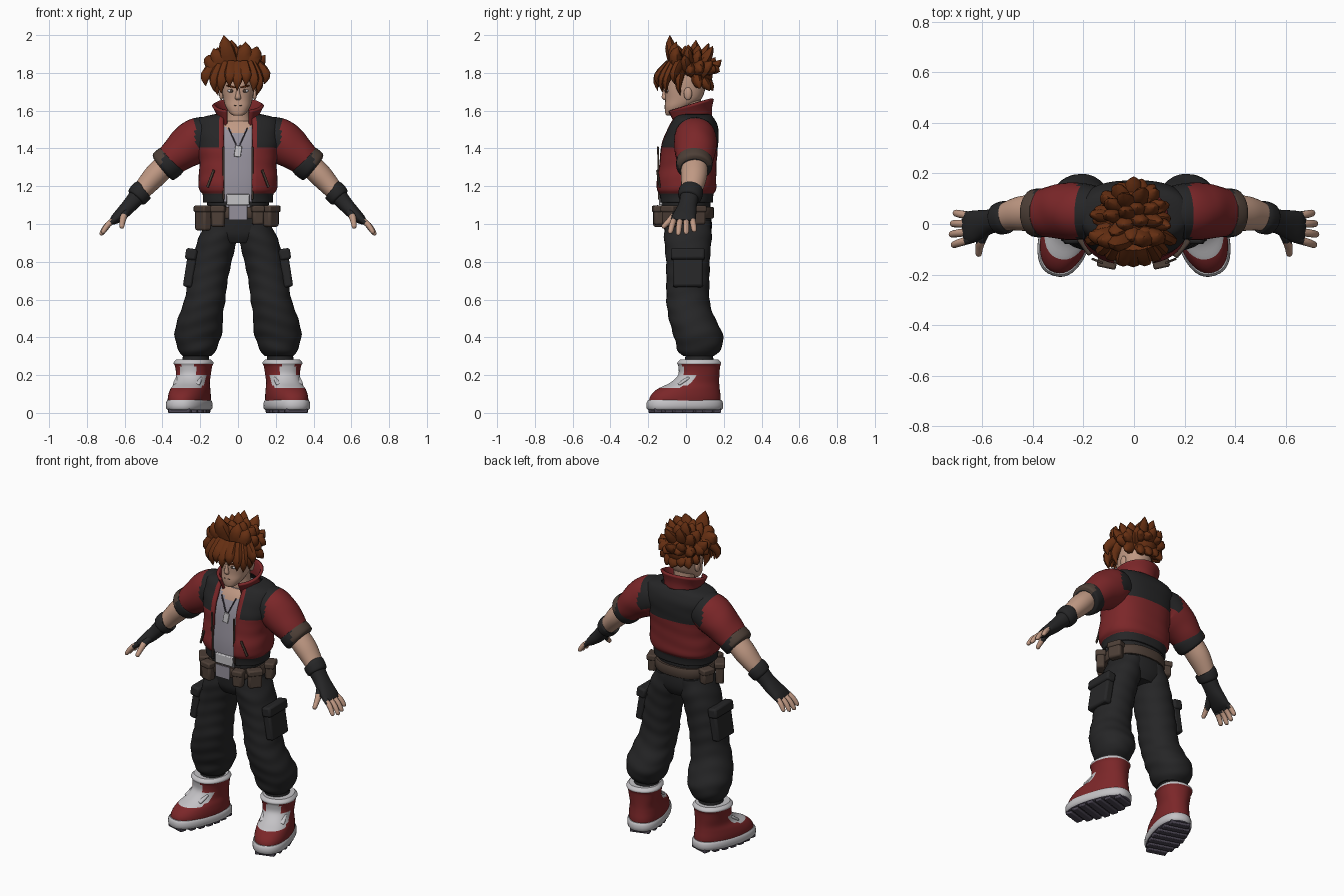
import bpy, bmesh, math, random
from mathutils import Vector, Matrix, Euler

cube = bpy.data.objects.get("Cube")
if cube:
    bpy.data.objects.remove(cube, do_unlink=True)
random.seed(4)


def material(name, *rgb):
    mat = bpy.data.materials.new(name)
    mat.use_nodes = True
    mat.diffuse_color = (*rgb, 1)
    bsdf = next(n for n in mat.node_tree.nodes if n.type == 'BSDF_PRINCIPLED')
    bsdf.inputs["Base Color"].default_value = (*rgb, 1)
    return mat


HAIR = material("hair brown", .13, .028, .006)
SKIN = material("skin", .53, .32, .23)
RED = material("jacket red", .2, .02, .022)
BLACK = material("black cloth", .019, .019, .02)
GREY = material("shirt grey", .3, .28, .33)
LEATHER = material("leather brown", .075, .05, .038)
WHITE = material("trim white", .55, .54, .56)
TREAD = material("tread purple grey", .07, .06, .085)


def finish(name, bm, colors, rule=None, mirror=False, thick=0, bevel=0, place=None, angle=40):
    """Turn a bmesh into a shaded, coloured object."""
    bmesh.ops.recalc_face_normals(bm, faces=bm.faces)
    if rule:
        for face in bm.faces:
            face.material_index = rule(face.calc_center_median(), face.normal)
    if place:
        bm.transform(place)
    mesh = bpy.data.meshes.new(name)
    bm.to_mesh(mesh)
    bm.free()
    for mat in colors:
        mesh.materials.append(mat)
    obj = bpy.data.objects.new(name, mesh)
    bpy.context.collection.objects.link(obj)
    bpy.ops.object.select_all(action='DESELECT')
    obj.select_set(True)
    bpy.context.view_layer.objects.active = obj
    bpy.ops.object.shade_smooth_by_angle(angle=math.radians(angle))
    if thick:
        solid = obj.modifiers.new("thickness", 'SOLIDIFY')
        solid.thickness, solid.offset = thick, 0
    if bevel:
        soft = obj.modifiers.new("soft edges", 'BEVEL')
        soft.width, soft.segments = bevel, 2
    if mirror:
        obj.modifiers.new("other side", 'MIRROR')
    return obj


def spline(rows, steps):
    """Smoothly interpolate rows of numbers."""
    rows = [rows[0], *rows, rows[-1]]
    dense = []
    for i in range(len(rows) - 3):
        for s in range(steps):
            t = s / steps
            dense.append([b + t / 2 * (c - a + t * (2*a - 5*b + 4*c - d + t * (3*(b - c) + d - a)))
                          for a, b, c, d in zip(*rows[i:i + 4])])
    return dense + [list(rows[-1])]


def tube(name, rings, colors, rule=None, sides=28, steps=4, power=1, gap=0, tilt=0,
         folds=0, flat=True, cap=True, **options):
    """Loft through rings (x, y, z, half width, half depth); gap leaves the front open."""
    rows = spline(rings, steps)
    bm = bmesh.new()
    loops = []
    count = sides + 1 if gap else sides
    for k, (x, y, z, ra, rb) in enumerate(rows):
        centre = Vector((x, y, z))
        u, v = Vector((1, 0, 0)), Vector((0, 1, 0))
        if not flat:
            along = Vector(rows[min(k + 1, len(rows) - 1)][:3]) - Vector(rows[max(k - 1, 0)][:3])
            along.normalize()
            if abs(along.y) > .9:
                v = Vector((0, 0, 1))
            v = (v - along * v.dot(along)).normalized()
            u = v.cross(along)
        start = math.asin(min(1, gap / ra) ** (1 / power)) if gap else 0
        loop = []
        for i in range(count):
            a = start + (2 * math.pi - 2 * start) * i / sides
            s, c = math.sin(a), -math.cos(a)
            wave = 1 + folds * math.sin(z * 75 + 2 * math.sin(a * 2) + x * 9)
            s = math.copysign(abs(s) ** power, s) * ra * wave
            c = math.copysign(abs(c) ** power, c) * rb * wave
            loop.append(bm.verts.new(centre + u * s + v * c + Vector((0, 0, tilt * c))))
        loops.append(loop)
    for low, high in zip(loops, loops[1:]):
        for i in range(sides):
            j = (i + 1) % count
            bm.faces.new((low[i], low[j], high[j], high[i]))
    if cap and not gap:
        bm.faces.new(loops[0])
        bm.faces.new(loops[-1])
    return finish(name, bm, colors, rule, **options)


def box(name, at, size, color, turn=(0, 0, 0), bevel=.012, **options):
    bm = bmesh.new()
    turn = Euler([math.radians(t) for t in turn])
    bmesh.ops.create_cube(bm, size=1, matrix=Matrix.LocRotScale(Vector(at), turn, Vector(size)))
    return finish(name, bm, [color], bevel=bevel, **options)


def ball(name, at, radii, color, **options):
    bm = bmesh.new()
    bmesh.ops.create_uvsphere(bm, u_segments=20, v_segments=12, radius=1,
                              matrix=Matrix.LocRotScale(Vector(at), None, Vector(radii)))
    return finish(name, bm, [color], **options)


# Head and neck
tube("head", [(0, -.082, 1.575, .025, .022), (0, -.07, 1.587, .043, .04), (0, -.045, 1.62, .065, .068),
              (0, -.015, 1.66, .077, .095), (0, -.005, 1.72, .086, .108), (0, 0, 1.78, .088, .108),
              (0, .01, 1.84, .075, .09), (0, .01, 1.88, .03, .04)], [SKIN], power=.9)
tube("neck", [(0, .035, 1.45, .1, .08), (0, .03, 1.53, .075, .07), (0, .02, 1.59, .06, .06),
              (0, .015, 1.66, .06, .065)], [SKIN])
tube("nose", [(0, -.105, 1.72, .008, .012), (0, -.112, 1.69, .011, .014), (0, -.112, 1.668, .016, .016),
              (0, -.106, 1.656, .01, .01)], [SKIN], sides=12)
ball("ears", (.088, .01, 1.69), (.012, .022, .034), SKIN, mirror=True)
ball("eye_whites", (.036, -.098, 1.705), (.02, .013, .009), WHITE, mirror=True)
ball("irises", (.035, -.108, 1.705), (.009, .005, .009), LEATHER, mirror=True)
box("eyebrows", (.038, -.106, 1.728), (.05, .012, .009), HAIR, (0, -12, 18), .003, mirror=True)
box("mouth", (0, -.109, 1.628), (.04, .006, .005), LEATHER, bevel=.001)

# Spiky hair
HEAD = Vector((-.01, .025, 1.8))
ball("scalp", HEAD, (.1, .118, .1), HAIR)


def spike(base, tip, width, curl=.02):
    base, tip = Vector(base), Vector(tip)
    middle = base.lerp(tip, .5) + (base.lerp(tip, .5) - HEAD).normalized() * curl
    tube("hair_spike", [(*base, width, width * .8), (*middle, width * .8, width * .6),
                        (*tip, .001, .001)], [HAIR], sides=7, steps=3, flat=False, angle=50)


for tilt_up, reach, amount in ((-38, .165, 13), (-8, .158, 13), (22, .163, 12), (50, .165, 9), (76, .15, 4)):
    for n in range(amount):
        around = 2 * math.pi * (n + random.uniform(-.25, .25) + tilt_up % 3 / 3) / amount
        up = math.radians(tilt_up + random.uniform(-6, 6))
        way = Vector((math.sin(around) * math.cos(up), math.cos(around) * math.cos(up), math.sin(up)))
        if way.y < (.15 if tilt_up < -20 else -.35 if tilt_up < 20 else -.8):
            continue
        root = HEAD + way * .07 + Vector((0, 0, -.025 if tilt_up > 0 else .03))
        spike(root, HEAD + way * reach * random.uniform(.9, 1.1) + Vector((0, 0, .015)), .042)
# Tall crest and its neighbours
for tip in ((-.075, -.085, 2), (-.13, -.06, 1.93), (.04, -.05, 1.965), (.1, -.04, 1.94), (-.175, -.03, 1.88)):
    spike((tip[0] * .5, -.045, 1.83), tip, .052, .025)
# Fringe and side locks
for x, y, z in ((-.17, -.06, 1.73), (-.125, -.1, 1.7), (-.088, -.12, 1.69), (-.045, -.145, 1.725),
                (-.005, -.15, 1.705), (.04, -.145, 1.73), (.08, -.125, 1.7), (.105, -.1, 1.69),
                (.14, -.06, 1.74), (.098, -.03, 1.68), (-.105, -.03, 1.68)):
    spike((x * .65, max(y * .6, -.085), 1.845), (x, y, z), .036, .035)

# Shirt with open neck, necklace and tag
tube("shirt", [(0, 0, 1.03, .155, .125), (0, 0, 1.12, .165, .13), (0, 0, 1.22, .175, .13),
               (0, .01, 1.32, .18, .13), (0, .02, 1.42, .185, .125), (0, .035, 1.5, .17, .112),
               (0, .04, 1.545, .11, .085)], [GREY, SKIN, BLACK],
     lambda c, n: 2 if c.z < 1.13 and (abs(c.x) > .07 or c.y > 0)
     else 1 if c.y < .03 and c.z > 1.475 + abs(c.x) * .6 else 0, sides=40, power=.85)
box("necklace", (.026, -.102, 1.455), (.006, .008, .12), TREAD, (-10, 24, 0), .002, mirror=True)
box("tag", (0, -.118, 1.385), (.036, .008, .06), WHITE, (-6, 8, 0), .003)
box("shirt_tail", (0, -.152, 1.06), (.1, .008, .08), GREY, bevel=.003)
box("shirt_hem", (0, -.134, 1.13), (.12, .02, .06), WHITE, bevel=.005)


# Open jacket, with yoke and hem coloured by height
def jacket_color(c, n):
    if c.z < 1.165:
        return 1
    lower = 1.385 if c.y > .04 else 1.405
    return int(c.z > lower and (abs(c.x) > .098 or c.y > 0))


tube("jacket", [(0, 0, 1.115, .178, .135), (0, 0, 1.16, .182, .14), (0, 0, 1.185, .198, .152),
                (0, 0, 1.23, .203, .153), (0, .008, 1.32, .197, .147), (0, .018, 1.42, .212, .145),
                (0, .035, 1.5, .218, .13), (0, .04, 1.552, .2, .105), (0, .04, 1.575, .12, .085)],
     [RED, BLACK], jacket_color, sides=48, steps=6, power=.8, gap=.075, thick=.014, folds=.006)
tube("collar", [(0, .03, 1.545, .1, .1), (0, .022, 1.585, .108, .108), (0, .02, 1.63, .13, .12)],
     [RED], sides=32, gap=.06, tilt=.28, thick=.016)
box("zips", (.076, -.146, 1.27), (.01, .009, .28), LEATHER, (1, 0, 0), .002, mirror=True)
box("jacket_pockets", (.145, -.146, 1.24), (.014, .009, .1), LEATHER, (0, -22, 22), .003, mirror=True)

# Arms
tube("sleeves", [(.13, .045, 1.46, .1, .1), (.2, .05, 1.452, .115, .112), (.26, .05, 1.415, .112, .112),
                 (.32, .048, 1.367, .096, .105), (.375, .045, 1.32, .08, .09)], [RED, BLACK],
     lambda c, n: int(c.x < .225 and c.z > 1.405), flat=False, folds=.014, steps=6, mirror=True)
tube("sleeve_cuffs", [(.35, .045, 1.34, .08, .085), (.357, .045, 1.333, .09, .096),
                      (.395, .043, 1.303, .088, .094), (.405, .043, 1.295, .066, .074)],
     [BLACK, LEATHER], lambda c, n: int(c.x + c.z * .25 > .735), flat=False, mirror=True)
tube("forearms", [(.36, .045, 1.335, .06, .068), (.43, .043, 1.265, .062, .07), (.48, .036, 1.21, .055, .062),
                  (.54, .02, 1.14, .043, .048)], [SKIN], flat=False, mirror=True)
tube("glove_cuffs", [(.502, .028, 1.18, .05, .055), (.508, .027, 1.175, .06, .065), (.535, .02, 1.143, .057, .062),
                     (.542, .018, 1.135, .042, .048)], [BLACK], flat=False, mirror=True)
tube("gloves", [(.53, .02, 1.15, .046, .05), (.57, .01, 1.103, .04, .048), (.605, 0, 1.066, .036, .056),
                (.645, -.012, 1.03, .028, .064), (.668, -.015, 1.01, .018, .058)],
     [BLACK], flat=False, power=.9, mirror=True)
for i, reach in enumerate((.85, 1, 1.06, .95)):
    y = .032 - .031 * i
    tube("finger", [(.645, y, 1.03, .016, .016), (.645 + .045 * reach, y * 1.2, 1.03 - .035 * reach, .015, .0155),
                    (.645 + .072 * reach, y * 1.35, 1.03 - .075 * reach, .012, .013),
                    (.645 + .076 * reach, y * 1.36, 1.03 - .085 * reach, .004, .004)], [SKIN, BLACK],
         lambda c, n: int(c.x < .672), sides=12, flat=False, mirror=True)
tube("thumbs", [(.585, -.02, 1.075, .02, .022), (.605, -.065, 1.04, .019, .019), (.612, -.095, 1.01, .015, .015),
                (.615, -.12, .985, .012, .012), (.616, -.126, .98, .003, .003)], [SKIN, BLACK],
     lambda c, n: int(c.y > -.078), sides=12, flat=False, mirror=True)

# Belt and pouches
tube("belt", [(0, 0, 1.03, .168, .14), (0, 0, 1.035, .178, .147), (0, 0, 1.085, .178, .147),
              (0, 0, 1.09, .168, .14)], [LEATHER], power=.85, steps=2)
for x, y, turn, wide, tall in ((-.185, -.07, -55, .09, .12), (-.105, -.145, -12, .07, .1), (.105, -.145, 12, .06, .09),
                               (.175, -.085, 50, .08, .1), (.185, .06, 110, .08, .09), (-.185, .06, -110, .07, .08)):
    box("pouch", (x, y, 1.085 - tall / 2), (wide, .05, tall), LEATHER, (0, 0, turn))
    box("pouch_flap", (x, y, 1.08), (wide * 1.1, .06, .035), LEATHER, (0, 0, turn), .008)

# Cargo trousers
tube("hips", [(0, .01, .9, .1, .1), (0, .01, .94, .165, .12), (0, .01, .99, .17, .127), (0, .005, 1.06, .158, .127)],
     [BLACK], power=.85)
tube("trouser_legs", [(.08, .01, 1.02, .08, .12), (.105, .01, .93, .102, .126), (.135, .01, .82, .106, .117),
                      (.16, .01, .7, .105, .114), (.175, .01, .6, .108, .114), (.195, .025, .52, .116, .12),
                      (.208, .055, .44, .126, .13), (.214, .07, .385, .118, .128), (.216, .068, .33, .098, .112),
                      (.218, .066, .3, .075, .08)], [BLACK], steps=8, folds=.016, power=.93, mirror=True)
box("cargo_pockets", (.252, .01, .765), (.05, .16, .2), BLACK, (0, -9, 0), mirror=True)
box("cargo_flaps", (.248, .01, .84), (.06, .18, .06), BLACK, (0, -9, 0), mirror=True)
tube("ankles", [(.225, .07, .22, .075, .08), (.222, .07, .32, .068, .072)], [BLACK], mirror=True)

# Boots, built straight and then turned out
STANCE = Matrix.Translation((.235, .07, 0)) @ Matrix.Rotation(math.radians(17), 4, 'Z')


def boot_color(c, n):
    strap = .135 < c.z < .2 and c.y < -.05 and abs(c.x) < .082
    tongue = c.z > .19 and c.y < -.06 and abs(c.x) < .04
    return int(c.z > .258 or strap or tongue)


tube("boots", [(0, -.08, .04, .097, .195), (0, -.077, .085, .1, .192), (0, -.06, .125, .095, .17),
               (0, -.025, .16, .086, .132), (0, -.003, .2, .088, .11), (0, 0, .245, .095, .11),
               (0, 0, .265, .103, .116), (0, 0, .283, .088, .1)], [RED, WHITE], boot_color,
     sides=40, steps=5, power=.9, place=STANCE, mirror=True)
tube("soles", [(0, -.08, .014, .092, .195), (0, -.08, .025, .104, .206), (0, -.08, .055, .104, .206),
               (0, -.08, .068, .097, .198)], [WHITE, TREAD], lambda c, n: int(n.z < -.7),
     sides=40, steps=2, power=.82, place=STANCE, mirror=True)
for i in range(7):
    y = -.245 + i * .055
    width = .19 * (1 - abs(y + .08) ** 2 * 14)
    box("sole_tread", (0, y, .012), (width, .04, .024), TREAD, bevel=.005, place=STANCE, mirror=True)
box("boot_straps", (0, -.105, .168), (.15, .07, .016), WHITE, (32, 0, 0), .007, place=STANCE, mirror=True)
